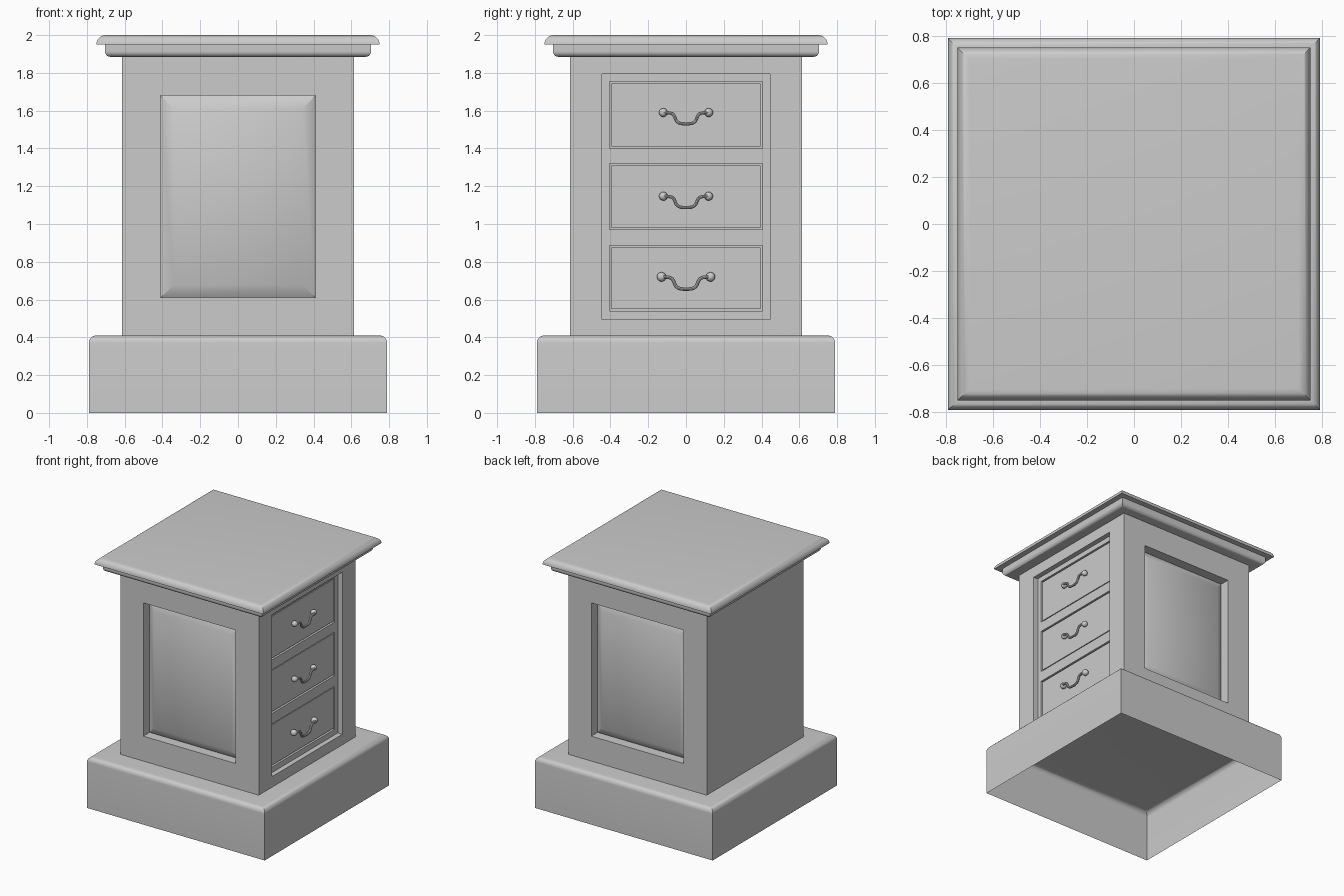
import bpy, bmesh, math
from mathutils import Matrix, Vector

if "Cube" in bpy.data.objects:
    bpy.data.objects.remove(bpy.data.objects["Cube"])

W = 0.615  # half width of the cabinet body


def finish(bm, name):
    bmesh.ops.remove_doubles(bm, verts=bm.verts, dist=1e-5)
    bmesh.ops.recalc_face_normals(bm, faces=bm.faces)
    me = bpy.data.meshes.new(name)
    bm.to_mesh(me)
    bm.free()
    ob = bpy.data.objects.new(name, me)
    bpy.context.collection.objects.link(ob)
    smooth(ob)
    return ob


def smooth(ob):
    bpy.ops.object.select_all(action='DESELECT')
    ob.select_set(True)
    bpy.context.view_layer.objects.active = ob
    bpy.ops.object.shade_smooth_by_angle(angle=math.radians(35))


def bridge(bm, rings, cap_start=False, cap_end=False):
    loops = [[bm.verts.new(p) for p in r] for r in rings]
    for a, b in zip(loops, loops[1:]):
        for i in range(4):
            j = (i + 1) % 4
            bm.faces.new((a[i], a[j], b[j], b[i]))
    if cap_start:
        bm.faces.new(loops[0][::-1])
    if cap_end:
        bm.faces.new(loops[-1])


def moulding(name, profile, cap_start):
    """Square sweep of a (half width, z) profile, closed at the top."""
    bm = bmesh.new()
    rings = [[(-h, -h, z), (h, -h, z), (h, h, z), (-h, h, z)] for h, z in profile]
    bridge(bm, rings, cap_start, True)
    return finish(bm, name)


def arc(cx, cz, r, a0, a1, n=7):
    angles = [math.radians(a0 + (a1 - a0) * i / n) for i in range(n + 1)]
    return [(cx + r * math.cos(a), cz + r * math.sin(a)) for a in angles]


def side_rings(bm, turn, specs, cap=True):
    """Nested rectangles (half width, z low, z high, depth) on one body side."""
    rot = Matrix.Rotation(math.radians(turn), 3, 'Z')
    rings = [[rot @ Vector((u, d - W, z)) for u, z in
              ((-h, lo), (h, lo), (h, hi), (-h, hi))] for h, lo, hi, d in specs]
    bridge(bm, rings, cap_end=cap)


# Plinth, open underneath
moulding("plinth", [(0.79, 0)] + arc(0.75, 0.37, 0.04, 0, 90), False)

# Two stepped layers of the top
moulding("top_lower_moulding",
         arc(0.675, 1.915, 0.03, -90, 0) + [(0.705, 1.952)], True)
moulding("top_slab", arc(0.70, 1.95, 0.05, 0, 90), True)

# Cabinet body: fielded panels front and back, plain left, drawer frame right
drawers = [(0.54, 0.885), (0.97, 1.32), (1.40, 1.755)]
cells = [0.495, 0.9275, 1.36, 1.795]
outer = (W, 0.41, 1.89, 0)
bm = bmesh.new()
for turn in (0, 180):
    side_rings(bm, turn, [outer, (0.41, 0.61, 1.68, 0), (0.41, 0.61, 1.68, 0.08),
                          (0.34, 0.677, 1.61, 0.04)])
side_rings(bm, 270, [outer])
side_rings(bm, 90, [outer, (0.445, 0.495, 1.795, 0), (0.445, 0.495, 1.795, 0.04)], False)
for i, (lo, hi) in enumerate(drawers):
    side_rings(bm, 90, [(0.445, cells[i], cells[i + 1], 0.04), (0.405, lo, hi, 0.04),
                        (0.405, lo, hi, 0.065)])
finish(bm, "cabinet_body")

# Drawer fronts with knob posts and drop handles
bail = [(-0.12, 0), (-0.075, 0), (-0.06, -0.02), (-0.052, -0.045), (-0.03, -0.06)]
bail += [(-y, z) for y, z in reversed(bail)]
for i, (lo, hi) in enumerate(drawers):
    n = i + 1
    bm = bmesh.new()
    g = 0.01
    side_rings(bm, 90, [(0.405 - g, lo + g, hi - g, 0.065),
                        (0.405 - g, lo + g, hi - g, 0.045)])
    finish(bm, f"drawer_front_{n}")

    zc = (0.72, 1.147, 1.59)[i]
    s = 1.08 if i == 0 else 1.0
    bm = bmesh.new()
    for y in (-0.12, 0.12):
        bmesh.ops.create_uvsphere(bm, u_segments=20, v_segments=12, radius=0.023 * s,
                                  matrix=Matrix.Translation((0.588, y * s, zc)))
    finish(bm, f"handle_knobs_{n}")

    cu = bpy.data.curves.new(f"handle_bail_{n}", 'CURVE')
    cu.dimensions = '3D'
    cu.bevel_depth = 0.009 * s
    cu.bevel_resolution = 3
    sp = cu.splines.new('NURBS')
    sp.points.add(len(bail) - 1)
    for p, (y, z) in zip(sp.points, bail):
        p.co = (0.602, y * s, zc + z * s, 1)
    sp.order_u = 3
    sp.use_endpoint_u = True
    sp.resolution_u = 5
    ob = bpy.data.objects.new(cu.name, cu)
    bpy.context.collection.objects.link(ob)
    bpy.ops.object.select_all(action='DESELECT')
    ob.select_set(True)
    bpy.context.view_layer.objects.active = ob
    bpy.ops.object.convert(target='MESH')
    smooth(bpy.context.view_layer.objects.active)
